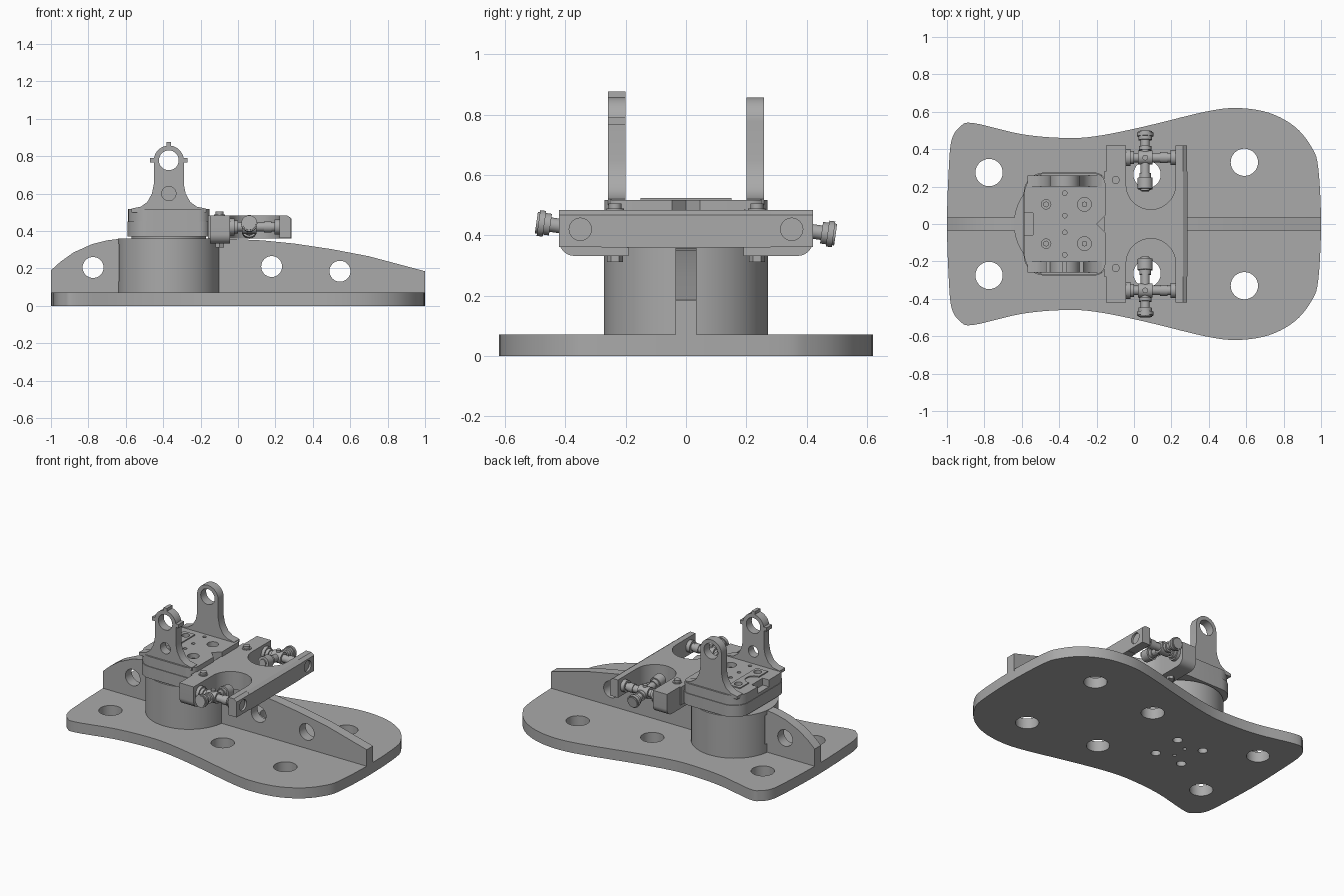
import bpy, bmesh, math
from mathutils import Vector

if "Cube" in bpy.data.objects:
    bpy.data.objects.remove(bpy.data.objects["Cube"], do_unlink=True)

grey = bpy.data.materials.new("plain grey")
grey.use_nodes = True
colour = (0.4, 0.4, 0.4, 1)
grey.diffuse_color = colour
grey.node_tree.nodes["Principled BSDF"].inputs["Base Color"].default_value = colour


def finish(name, bm):
    bmesh.ops.recalc_face_normals(bm, faces=bm.faces)
    mesh = bpy.data.meshes.new(name)
    bm.to_mesh(mesh)
    bm.free()
    mesh.materials.append(grey)
    ob = bpy.data.objects.new(name, mesh)
    bpy.context.collection.objects.link(ob)
    return ob


def prism(name, points, axis, lo, hi):
    """Extrude a 2D outline along the given axis."""
    place = {"x": lambda u, v, w: (w, u, v), "y": lambda u, v, w: (u, w, v),
             "z": lambda u, v, w: (u, v, w)}[axis]
    bm = bmesh.new()
    face = bm.faces.new([bm.verts.new(place(u, v, lo)) for u, v in points])
    out = bmesh.ops.extrude_face_region(bm, geom=[face])
    shift = Vector(place(0, 0, hi - lo))
    bmesh.ops.translate(bm, vec=shift, verts=[g for g in out["geom"] if isinstance(g, bmesh.types.BMVert)])
    return finish(name, bm)


def box(name, x0, x1, y0, y1, z0, z1):
    return prism(name, [(x0, y0), (x1, y0), (x1, y1), (x0, y1)], "z", z0, z1)


def rod(name, a, b, r, sides=32):
    a, b = Vector(a), Vector(b)
    bm = bmesh.new()
    bmesh.ops.create_cone(bm, cap_ends=True, segments=sides, radius1=r, radius2=r, depth=(b - a).length)
    turn = Vector((0, 0, 1)).rotation_difference(b - a).to_matrix()
    bmesh.ops.rotate(bm, matrix=turn, verts=bm.verts)
    bmesh.ops.translate(bm, vec=(a + b) / 2, verts=bm.verts)
    return finish(name, bm)


def hole(x, y, r, z0, z1):
    return rod("cutter", (x, y, z0), (x, y, z1), r)


def cut(ob, cutters):
    for c in cutters:
        m = ob.modifiers.new("cut", "BOOLEAN")
        m.operation, m.object, m.solver = "DIFFERENCE", c, "EXACT"
    bpy.context.view_layer.update()
    mesh = bpy.data.meshes.new_from_object(ob.evaluated_get(bpy.context.evaluated_depsgraph_get()))
    ob.modifiers.clear()
    ob.data = mesh
    for c in cutters:
        bpy.data.objects.remove(c, do_unlink=True)


def arc(cx, cy, r, start, end, n=10):
    angles = [math.radians(start + (end - start) * i / n) for i in range(n + 1)]
    return [(cx + r * math.cos(t), cy + r * math.sin(t)) for t in angles]


def smooth_loop(pts, n=5):
    """Closed Catmull-Rom curve through the points."""
    result, count = [], len(pts)
    for i in range(count):
        a, b, c, d = [Vector(pts[(i + k) % count]) for k in (-1, 0, 1, 2)]
        for s in range(n):
            t = s / n
            result.append(tuple(0.5 * (2 * b + (c - a) * t + (2 * a - 5 * b + 4 * c - d) * t ** 2
                                       + (3 * b - a - 3 * c + d) * t ** 3)))
    return result


def rounded(x0, x1, h, left, right):
    return (arc(x1 - right, h - right, right, 0, 90) + arc(x0 + left, h - left, left, 90, 180)
            + arc(x0 + left, left - h, left, 180, 270) + arc(x1 - right, right - h, right, 270, 360))


CX = -0.37
SIDES = (-1, 1)

# Waisted base plate with mounting holes
half = [(-0.99, 0.3), (-0.975, 0.45), (-0.93, 0.52), (-0.86, 0.54), (-0.6, 0.48), (CX, 0.46),
        (-0.2, 0.47), (0.05, 0.52), (0.38, 0.6), (0.55, 0.62), (0.72, 0.595), (0.86, 0.52),
        (0.95, 0.41), (0.985, 0.3)]
outline = [(-1, 0)] + half + [(1, 0)] + [(x, -y) for x, y in reversed(half)]
base = prism("base_plate", smooth_loop(outline), "z", 0, 0.072)
holes = [(-0.775, 0.275, 0.073), (0.59, 0.33, 0.073), (0.07, 0.265, 0.073),
         (-0.47, 0.105, 0.03), (-0.265, 0.105, 0.03), (CX, 0.05, 0.012)]
cut(base, [hole(x, s * y, r, -0.1, 0.2) for x, y, r in holes for s in SIDES])

# Upright rib along the base
rib_top = [(-1, 0.19), (-0.95, 0.235), (-0.88, 0.285), (-0.78, 0.33), (-0.7, 0.35), (-0.62, 0.36),
           (-0.05, 0.358), (0.13, 0.35), (0.3, 0.333), (0.5, 0.303), (0.7, 0.265), (1, 0.185)]
rib = prism("rib", [(-1, 0.06)] + rib_top + [(1, 0.06)], "y", -0.034, 0.034)
cut(rib, [rod("cutter", (x, -0.2, z), (x, 0.2, z), 0.056)
          for x, z in ((-0.775, 0.205), (0.18, 0.21), (0.545, 0.185))])

# Round pedestal with a slot behind the rib
pedestal = rod("pedestal", (CX, 0, 0.06), (CX, 0, 0.36), 0.272, 64)
cut(pedestal, [box("cutter", -0.7, -0.6, -0.055, 0.055, 0.13, 0.33)])
rod("pedestal_spigot", (CX, 0, 0.35), (CX, 0, 0.38), 0.2, 48)

# Two-layer platform
prism("platform_lower", rounded(-0.59, -0.15, 0.275, 0.11, 0.06), "z", 0.37, 0.45)
upper = prism("platform_upper", rounded(-0.587, -0.153, 0.27, 0.11, 0.06), "z", 0.45, 0.517)
notch = prism("cutter", [(-0.2, 0), (-0.14, -0.06), (-0.14, 0.06)], "z", 0.46, 0.6)
cuts = [notch, box("cutter", -0.7, -0.54, -0.06, 0.06, 0.47, 0.6)]
for s in SIDES:
    cuts += [hole(x, s * 0.105, r, 0.46, 0.6) for x, r in ((-0.47, 0.025), (-0.265, 0.037))]
    cuts += [hole(CX, s * y, 0.012, 0.46, 0.6) for y in (0.045, 0.165)]
cut(upper, cuts)
pad = box("platform_pad", -0.515, -0.43, -0.15, 0.15, 0.51, 0.524)
cut(pad, [hole(-0.515, 0, 0.055, 0.4, 0.6)] + [hole(-0.47, s * 0.105, 0.025, 0.4, 0.6) for s in SIDES])
for x in (-0.47, -0.265):
    for s in SIDES:
        rod("platform_screw", (x, s * 0.105, 0.45), (x, s * 0.105, 0.495), 0.016, 6)

# Pair of upright lugs with eyes
flare = [(-0.57, 0.5), (-0.57, 0.52), (-0.52, 0.53), (-0.485, 0.555), (-0.46, 0.6), (-0.45, 0.65)]
lug_shape = flare + arc(CX, 0.777, 0.08, 180, 0, 24) + [(2 * CX - x, z) for x, z in reversed(flare)]
for name, s in (("front_lug", -1), ("back_lug", 1)):
    y0, y1 = sorted((s * 0.2, s * 0.259))
    lug = prism(name, lug_shape, "y", y0, y1)
    if s < 0:
        tabs = [box("lug_top_tab", CX - 0.012, CX + 0.012, y0, y1, 0.84, 0.876)]
        tabs += [box("lug_side_tab", CX + k * 0.087 - 0.014, CX + k * 0.087 + 0.014, y0, y1, 0.765, 0.79)
                 for k in SIDES]
    eyes = [rod("cutter", (CX, y0 - 0.1, 0.778), (CX, y1 + 0.1, 0.778), 0.053)]
    if s < 0:
        eyes.append(rod("cutter", (CX, y0 - 0.1, 0.6), (CX, y1 + 0.1, 0.6), 0.038))
    cut(lug, eyes)

# Side frame plate with two rounded bays
bay = [arc(0.09, 0.21, 0.132, 180, 360, 24) + [(0.222, 0.6), (-0.042, 0.6)]]
bay.append([(x, -y) for x, y in bay[0]])
frame = prism("frame_plate", [(-0.16, 0.36), (0.285, 0.36), (0.285, 0.468), (0.262, 0.484), (-0.16, 0.484)],
              "y", -0.28, 0.28)
cut(frame, [prism("cutter", b, "z", 0.2, 0.7) for b in bay])

for s in SIDES:
    # Frame arms
    near = [(s * 0.19, 0.484), (s * 0.19, 0.332)] + [(s * y, z) for y, z in arc(0.37, 0.382, 0.05, 270, 360)]
    near = prism("inner_arm", near + [(s * 0.42, 0.484)], "x", -0.15, -0.042)
    cut(near, [rod("cutter", (-0.08, s * 0.35, 0.42), (0, s * 0.35, 0.42), 0.037)])
    far = prism("outer_arm", [(0.222, 0.362), (0.284, 0.362), (0.284, 0.468), (0.262, 0.484), (0.222, 0.484)],
                "y", min(s * 0.2, s * 0.42), max(s * 0.2, s * 0.42))
    cut(far, [rod("cutter", (0.27, s * 0.35, 0.42), (0.4, s * 0.35, 0.42), 0.037)])

    # Arm bolt and nut
    bolt = (-0.098, s * 0.235)
    rod("arm_bolt_head", (*bolt, 0.47), (*bolt, 0.505), 0.021, 24)
    rod("arm_bolt_washer", (*bolt, 0.48), (*bolt, 0.489), 0.029, 24)
    rod("arm_nut", (*bolt, 0.312), (*bolt, 0.335), 0.026, 6)

    # Spindle along the bay with collars
    y, z = s * 0.355, 0.422
    rod("spindle", (-0.08, y, z), (0.25, y, z), 0.025)
    for x0, x1, r in ((-0.045, -0.02, 0.045), (-0.02, 0.0, 0.035), (0.14, 0.18, 0.03), (0.195, 0.225, 0.04)):
        rod("spindle_collar", (x0, y, z), (x1, y, z), r)
    rod("spindle_hub", (0.022, y, z), (0.098, y, z), 0.038)
    rod("hub_screw", (0.06, y, z), (0.06, y, z + 0.05), 0.015, 16)

    # Slightly tilted cross pin with knobs
    hub = Vector((0.06, y, z))
    tilt = Vector((0, s * 0.99, -0.14 if s > 0 else 0.14))
    for name, a, b, r in (("cross_pin", -0.18, 0.13, 0.024), ("pin_foot", -0.17, -0.11, 0.04),
                          ("pin_foot_collar", -0.11, -0.085, 0.03), ("pin_sleeve", 0.04, 0.06, 0.034),
                          ("knob_collar", 0.095, 0.125, 0.036), ("knob", 0.115, 0.135, 0.043),
                          ("knob_end", 0.13, 0.142, 0.036)):
        rod(name, hub + tilt * a, hub + tilt * b, r)

# Smooth curved walls, keep edges sharp
bpy.ops.object.select_all(action="DESELECT")
for ob in bpy.context.collection.objects:
    if ob.type == "MESH":
        ob.select_set(True)
        bpy.context.view_layer.objects.active = ob
bpy.ops.object.shade_smooth_by_angle(angle=math.radians(30))
